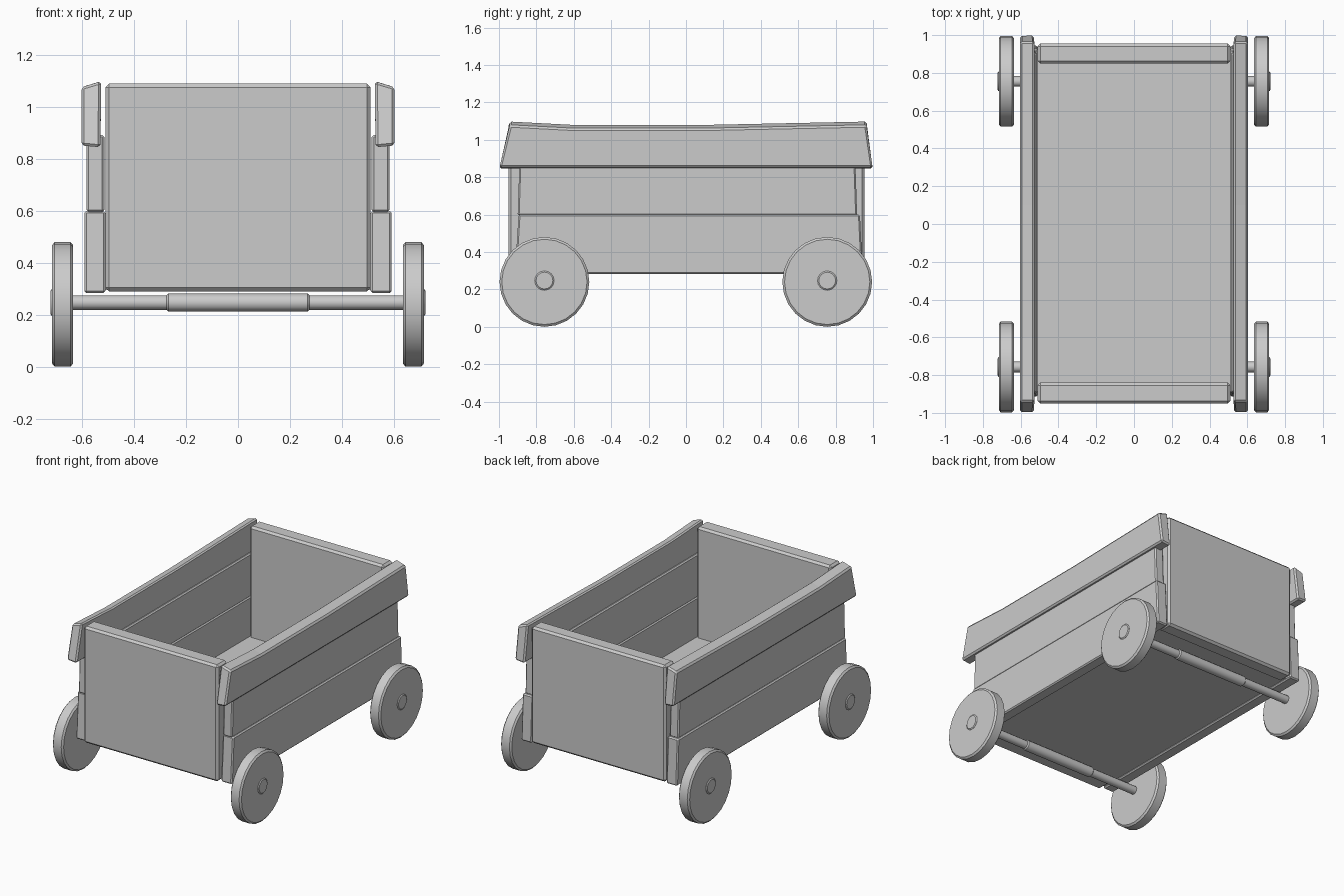
import bpy, bmesh, math
from mathutils import Matrix

if "Cube" in bpy.data.objects:
    bpy.data.objects.remove(bpy.data.objects["Cube"])


def finish(name, bm, bevel=0.0, mirror=False, smooth=False):
    bmesh.ops.recalc_face_normals(bm, faces=bm.faces)
    me = bpy.data.meshes.new(name)
    bm.to_mesh(me)
    bm.free()
    ob = bpy.data.objects.new(name, me)
    bpy.context.collection.objects.link(ob)
    if bevel:
        m = ob.modifiers.new("Bevel", 'BEVEL')
        m.width = bevel
        m.segments = 1
        m.limit_method = 'ANGLE'
    if mirror:
        ob.modifiers.new("Mirror", 'MIRROR')
    if smooth:
        bpy.ops.object.select_all(action='DESELECT')
        ob.select_set(True)
        bpy.context.view_layer.objects.active = ob
        bpy.ops.object.shade_smooth_by_angle(angle=math.radians(35))
    return ob


def loft(name, sections, **kw):
    """Join four-cornered sections into a closed bar."""
    bm = bmesh.new()
    rings = [[bm.verts.new(p) for p in s] for s in sections]
    for a, b in zip(rings, rings[1:]):
        for i in range(4):
            j = (i + 1) % 4
            bm.faces.new((a[i], a[j], b[j], b[i]))
    bm.faces.new(rings[0])
    bm.faces.new(rings[-1])
    return finish(name, bm, **kw)


def box(name, x, y, z, **kw):
    return loft(name, [[(x[0], v, z[0]), (x[1], v, z[0]),
                        (x[1], v, z[1]), (x[0], v, z[1])] for v in y], **kw)


def plank(name, x, y_low, y_high, z, **kw):
    """Side plank whose ends lean from the bottom edge to the top edge."""
    return loft(name, [[(x[0], a, z[0]), (x[1], a, z[0]),
                        (x[1], b, z[1]), (x[0], b, z[1])]
                       for a, b in zip(y_low, y_high)], **kw)


def turned(name, profile, y, z, sides, **kw):
    """Turn (x, radius) pairs around an axis parallel to x."""
    bm = bmesh.new()
    rings = []
    for x, r in profile:
        rings.append([bm.verts.new((x, y + r * math.sin(math.tau * i / sides),
                                    z + r * math.cos(math.tau * i / sides)))
                      for i in range(sides)])
    for a, b in zip(rings, rings[1:]):
        for i in range(sides):
            j = (i + 1) % sides
            bm.faces.new((a[i], a[j], b[j], b[i]))
    bm.faces.new(rings[0])
    bm.faces.new(rings[-1])
    return finish(name, bm, **kw)


# Floor and end panels
box("floor", (-0.53, 0.53), (-0.90, 0.90), (0.295, 0.33))
box("front_panel", (-0.51, 0.51), (-0.95, -0.84), (0.29, 1.09), bevel=0.014)
box("back_panel", (-0.51, 0.51), (0.85, 0.955), (0.29, 1.09), bevel=0.014)

# Side planks, stacked in two courses
plank("lower_plank", (0.511, 0.592), (-0.915, 0.945), (-0.895, 0.93),
      (0.283, 0.60), bevel=0.008, mirror=True)
plank("upper_plank", (0.515, 0.583), (-0.90, 0.915), (-0.89, 0.905),
      (0.595, 0.892), bevel=0.008, mirror=True)

# Overhanging top rails with gently dipped upper edge
stations = [(-0.998, -0.942, 1.10), (-0.6, -0.6, 1.082),
            (0.1, 0.1, 1.082), (0.998, 0.965, 1.10)]
loft("top_rail", [[(0.53, lo, 0.845), (0.603, lo, 0.852),
                   (0.603, hi, z - 0.023), (0.527, hi, z)]
                  for lo, hi, z in stations], bevel=0.01, mirror=True)

# Axles, wheels and hub caps
R, ZC = 0.24, 0.247
for end, y in (("front", -0.757), ("back", 0.755)):
    turned(end + "_axle", [(-0.66, 0.028), (-0.275, 0.028), (-0.268, 0.035),
                           (0.268, 0.035), (0.275, 0.028), (0.66, 0.028)],
           y, ZC, 12, smooth=True)
    turned(end + "_wheel", [(0.635, R - 0.012), (0.645, R), (0.706, R),
                            (0.716, R - 0.012)], y, ZC, 24,
           mirror=True, smooth=True)
    turned(end + "_hub_cap", [(0.70, 0.052), (0.717, 0.052), (0.722, 0.045)],
           y, ZC, 16, mirror=True, smooth=True)

# Settle the wheels on the ground
bpy.context.view_layer.update()
low = ZC - R
for ob in bpy.context.collection.objects:
    if "wheel" in ob.name:
        ob.location.z -= low
